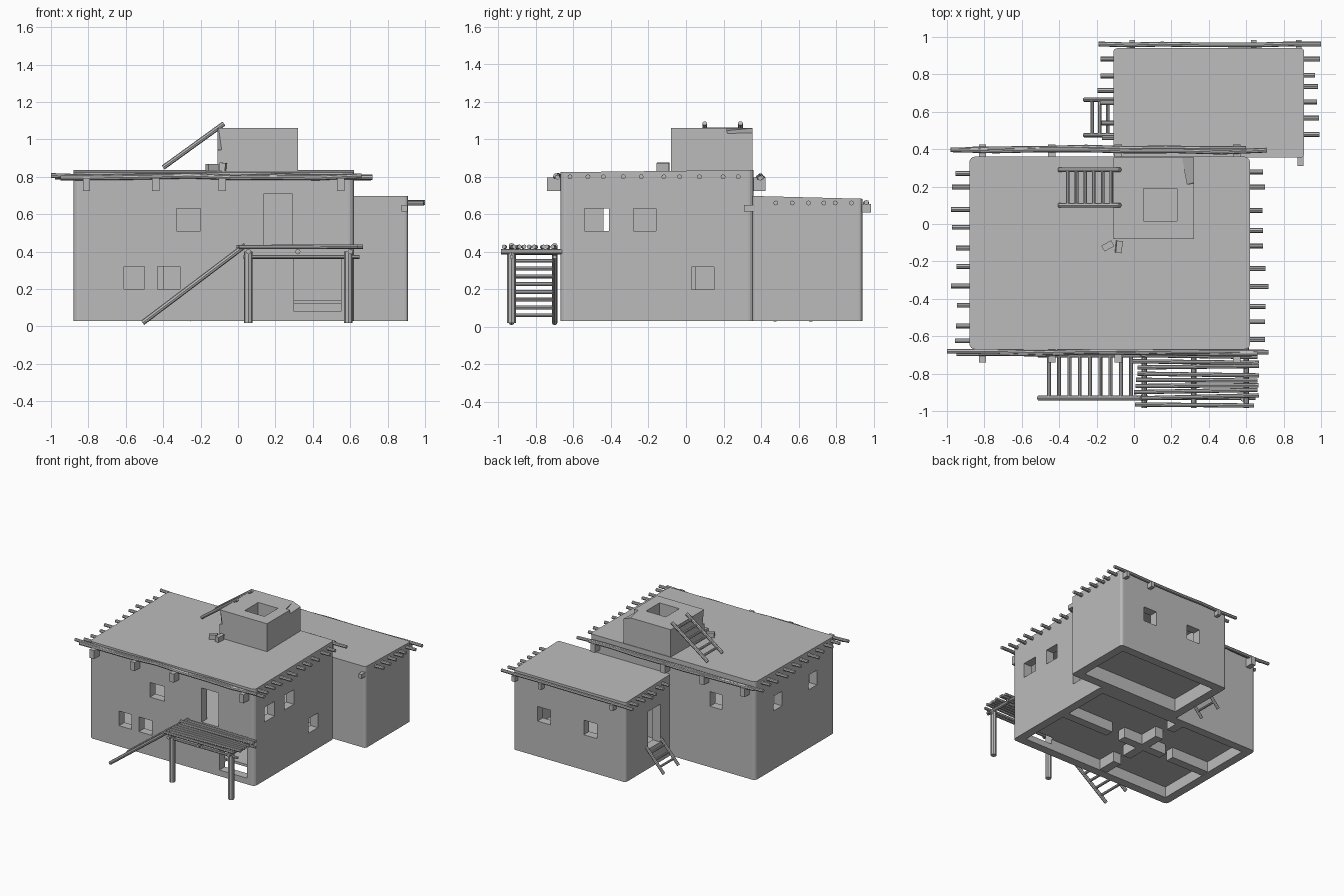
import bpy, bmesh, random
from mathutils import Vector, Euler

random.seed(4)
cube = bpy.data.objects.get("Cube")
if cube:
    bpy.data.objects.remove(cube)

adobe = bpy.data.materials.new("clay_grey")
adobe.use_nodes = True
GREY = (0.5, 0.5, 0.5, 1)
adobe.diffuse_color = GREY
adobe.node_tree.nodes["Principled BSDF"].inputs["Base Color"].default_value = GREY


def box(name, x, y, z, corner=0, top_tilt=0, rot=(0, 0, 0)):
    """Box from (min, max) ranges, with rounded upright corners and a tilted top."""
    lo, hi = Vector((x[0], y[0], z[0])), Vector((x[1], y[1], z[1]))
    bm = bmesh.new()
    bmesh.ops.create_cube(bm, size=1)
    for v in bm.verts:
        v.co = Vector(c * s for c, s in zip(v.co, hi - lo))
    if corner:
        upright = [e for e in bm.edges if abs(e.verts[0].co.z - e.verts[1].co.z) > 0.01]
        bmesh.ops.bevel(bm, geom=upright, offset=corner, segments=4, profile=0.5, affect='EDGES')
    for v in bm.verts:
        if v.co.z > 0:
            v.co.z += top_tilt * v.co.y / (hi.y - lo.y)
    me = bpy.data.meshes.new(name)
    bm.to_mesh(me)
    bm.free()
    me.materials.append(adobe)
    ob = bpy.data.objects.new(name, me)
    ob.location = (lo + hi) / 2
    ob.rotation_euler = Euler(rot)
    bpy.context.collection.objects.link(ob)
    return ob


def cut(target, x, y, z, rot=(0, 0, 0)):
    """Carve a box out of the target."""
    tool = box("cutter", x, y, z, rot=rot)
    tool.hide_render = True
    mod = target.modifiers.new("cut", 'BOOLEAN')
    mod.operation, mod.solver, mod.object = 'DIFFERENCE', 'EXACT', tool
    bpy.context.view_layer.objects.active = target
    bpy.ops.object.modifier_apply(modifier=mod.name)
    bpy.data.objects.remove(tool)


def logs(name, paths, radius):
    """Round poles along point paths, all in one object."""
    cu = bpy.data.curves.new(name, 'CURVE')
    cu.dimensions = '3D'
    cu.bevel_depth, cu.bevel_resolution, cu.use_fill_caps = radius, 2, True
    for path in paths:
        sp = cu.splines.new('POLY')
        sp.points.add(len(path) - 1)
        for p, co in zip(sp.points, path):
            p.co = (*co, 1)
    cu.materials.append(adobe)
    ob = bpy.data.objects.new(name, cu)
    bpy.context.collection.objects.link(ob)
    bpy.ops.object.select_all(action='DESELECT')
    ob.select_set(True)
    bpy.context.view_layer.objects.active = ob
    bpy.ops.object.convert(target='MESH')
    bpy.ops.object.shade_smooth_by_angle()


def ladder(name, foot, head, ya, yb, rungs, radius):
    """Ladder leaning along x; foot and head are (x, z)."""
    rails = [[(foot[0], y, foot[1]), (head[0], y, head[1])] for y in (ya, yb)]
    logs(name + "_rails", rails, radius)
    steps = []
    for i in range(rungs):
        t = (i + 1) / (rungs + 1)
        x, z = (f + (h - f) * t for f, h in zip(foot, head))
        steps.append([(x, ya, z), (x, yb, z)])
    logs(name + "_rungs", steps, radius * 0.75)


def wavy(x0, x1, y, z, sway, n=7):
    """Slightly crooked path along x."""
    return [(x0 + (x1 - x0) * i / n, y + random.uniform(-sway, sway),
             z + random.uniform(-sway, sway)) for i in range(n + 1)]


# Main house, hollow with two floors over an open base
house = box("main_house", (-.88, .62), (-.67, .36), (.03, .83), corner=.03, top_tilt=.012)
for z in ((0, .12), (.14, .40), (.43, .78)):
    cut(house, (-.81, .55), (-.60, .29), z)
for x, z in (((-.33, -.20), (.51, .63)), ((-.61, -.50), (.2, .32)), ((-.43, -.31), (.2, .32)),
             ((.14, .29), (.43, .71)), ((.30, .55), (.08, .36))):
    cut(house, x, (-.75, -.58), z)
for y, z in (((-.54, -.41), (.51, .63)), ((-.28, -.16), (.51, .63)), ((.03, .15), (.2, .32))):
    cut(house, (.53, .7), y, z)
for y in ((-.44, -.33), (.01, .12)):
    cut(house, (-.95, -.79), y, (.51, .63))
cut(house, (-.58, -.47), (.27, .45), (.53, .65))

# Partition walls with door gaps
for x, y in (((-.81, -.47), (-.18, -.11)), ((-.40, 0), (-.18, -.11)), ((.12, .56), (-.18, -.11)),
             ((-.24, -.17), (-.60, -.44)), ((-.24, -.17), (-.33, .05)), ((-.24, -.17), (.18, .30))):
    box("partition_wall", x, y, (.035, .41))

# Lower back room
room = box("back_room", (-.11, .91), (.355, .94), (.03, .69), corner=.02, top_tilt=-.015)
for z in ((0, .14), (.17, .63)):
    cut(room, (-.04, .84), (.43, .87), z)
for x in ((.15, .27), (.57, .69)):
    cut(room, x, (.85, 1), (.32, .44))
cut(room, (-.2, -.02), (.49, .65), (.19, .50))

# Roof hatch room with a square opening and crumbled corners
hatch = box("roof_hatch", (-.11, .32), (-.08, .355), (.80, 1.06))
cut(hatch, (.05, .23), (.015, .19), (.86, 1.2))
cut(hatch, (-.20, -.09), (-.17, -.06), (.94, 1.15), rot=(.15, -.1, .8))
cut(hatch, (.28, .40), (.22, .42), (1.03, 1.15), rot=(.1, .35, .2))
box("fallen_brick", (-.17, -.11), (-.135, -.10), (.83, .868), rot=(0, 0, .5))
box("fallen_brick", (-.097, -.065), (-.155, -.09), (.83, .875), rot=(0, .1, -.1))

# Square beam ends under the roofs
for x in (-.81, -.44, -.085, .55):
    for y in ((-.74, -.64), (.33, .425)):
        box("beam_end", (x - .02, x + .02), y, (.725, .795))
for x in (-.01, .64, .88):
    box("beam_end", (x - .015, x + .015), (.91, .985), (.61, .655))
box("beam_end", (.875, .905), (.31, .38), (.615, .65))

# Long edge poles
logs("front_edge_poles", [wavy(-.95, .66, -.69, .80, .007), wavy(-1, .72, -.685, .803, .007)], .013)
logs("rear_edge_poles", [wavy(-.98, .71, .39, .80, .008), wavy(-.9, .6, .405, .795, .006)], .013)
logs("back_room_edge_poles", [wavy(-.19, 1, .96, .66, .003)], .013)


# Roof pole ends along both sides
def pole_ends(name, x0, x1, ys, z, reach):
    ends = []
    for side, x in ((-1, x0), (1, x1)):
        for y in ys:
            yj = y + random.uniform(-.015, .015)
            tip = x + side * (reach + random.uniform(-.02, .015))
            ends.append([(x - side * .05, yj, z), (tip, yj, z)])
    logs(name, ends, .013)


pole_ends("main_roof_pole_ends", -.88, .62, [.285 - .102 * i for i in range(10)], .80, .085)
pole_ends("back_roof_pole_ends", -.11, .91, [.89 - .084 * i for i in range(6)], .66, .075)

# Porch
logs("porch_posts", [[(x, -.93, .02), (x, -.93, .40)] for x in (.055, .59)], .023)
logs("porch_cross_beams", [[(x, -.985, .40), (x, -.66, .40)] for x in (.055, .32, .6)], .014)
logs("porch_bearer", [[(.03, -.93, .372), (.65, -.93, .372)],
                      [(.03, -.70, .372), (.65, -.70, .372)]], .010)
slats = []
for i in range(9):
    y = -.965 + .033 * i
    slats.append([(random.uniform(-.01, .02), y, .425),
                  (.66 + random.uniform(-.02, .01), y + random.uniform(-.012, .018), .427)])
logs("porch_slats", slats, .0115)

# Ladders
ladder("front_ladder", (-.51, .02), (.04, .435), -.93, -.70, 9, .014)
ladder("roof_ladder", (-.40, .85), (-.075, 1.085), .10, .29, 6, .013)
ladder("back_room_ladder", (-.265, .035), (-.10, .22), .475, .665, 3, .012)
